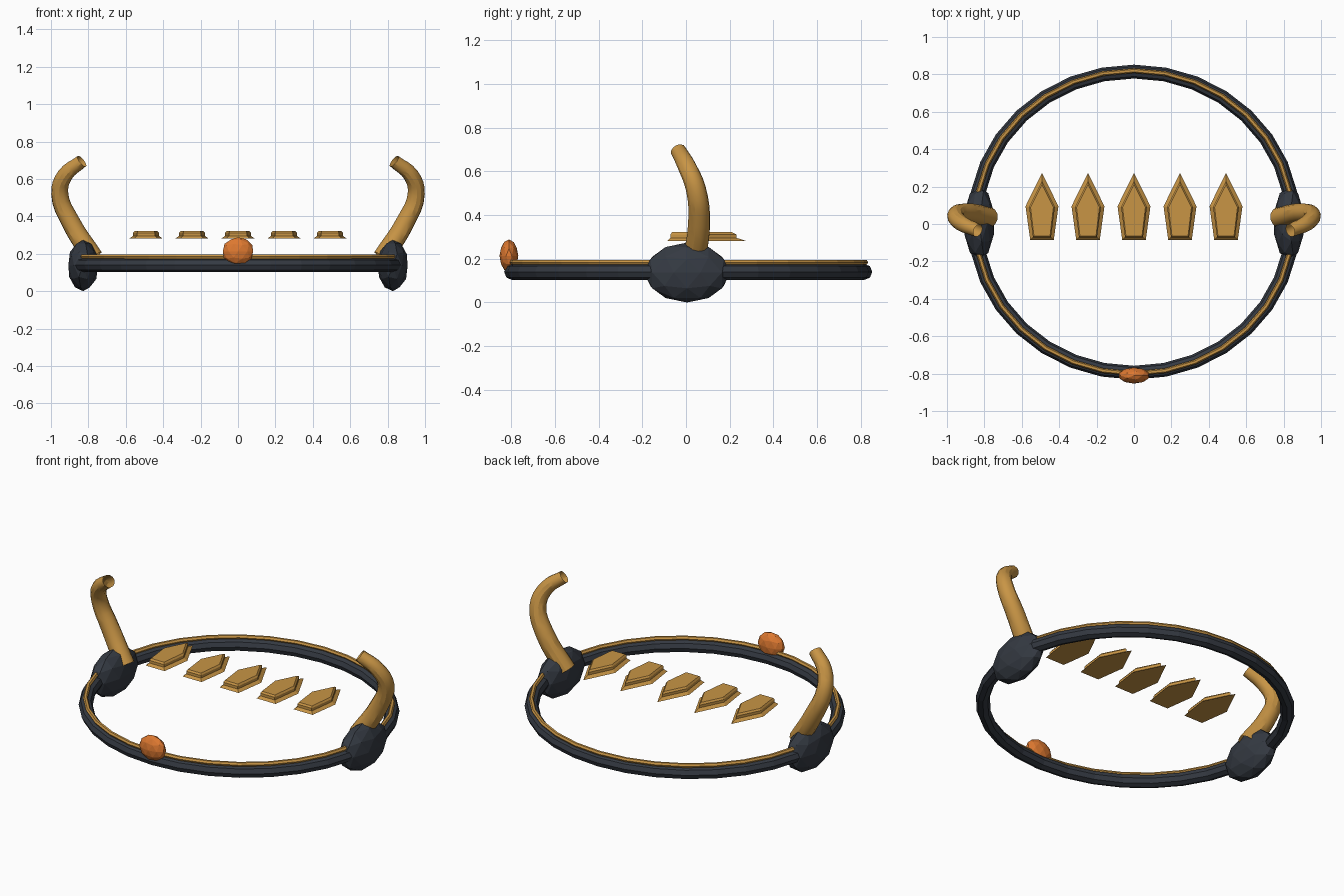
import bpy, bmesh

if "Cube" in bpy.data.objects:
    bpy.data.objects.remove(bpy.data.objects["Cube"])


def material(name, rgb):
    m = bpy.data.materials.new(name)
    m.diffuse_color = (*rgb, 1)
    m.use_nodes = True
    m.node_tree.nodes["Principled BSDF"].inputs["Base Color"].default_value = m.diffuse_color
    return m


DARK = material("dark_metal", (0.035, 0.042, 0.055))
GOLD = material("gold", (0.58, 0.30, 0.06))
ORANGE = material("orange_gem", (0.73, 0.19, 0.03))


def finish(ob, name, mat):
    ob.name = name
    ob.data.materials.append(mat)
    return ob


def ring(name, rx, ry, z, minor, sides, mat):
    bpy.ops.mesh.primitive_torus_add(major_radius=ry, minor_radius=minor, major_segments=32,
                                     minor_segments=sides, location=(0, 0.01, z))
    ob = bpy.context.object
    ob.scale.x = rx / ry
    return finish(ob, name, mat)


def faceted_ball(name, loc, size, mat):
    bpy.ops.mesh.primitive_ico_sphere_add(subdivisions=2, radius=1, location=loc)
    ob = bpy.context.object
    ob.scale = size
    return finish(ob, name, mat)


# Circlet band with a thin gold trim on top
ring("band", 0.85, 0.805, 0.14, 0.037, 8, DARK)
ring("gold_trim", 0.85, 0.81, 0.184, 0.013, 6, GOLD)

# Gem at the front
faceted_ball("front_gem", (0, -0.81, 0.213), (0.085, 0.043, 0.075), ORANGE)


# Tapered open horn tube, swept along a curve
def horn(name, side):
    path = [((0.775, 0.035, 0.18), 0.055), ((0.895, 0.06, 0.37), 0.051),
            ((0.953, 0.045, 0.52), 0.046), ((0.925, 0.005, 0.62), 0.042),
            ((0.835, -0.035, 0.695), 0.036)]
    cu = bpy.data.curves.new(name, 'CURVE')
    cu.dimensions = '3D'
    cu.bevel_depth = 1
    cu.bevel_resolution = 4
    cu.resolution_u = 4
    sp = cu.splines.new('BEZIER')
    sp.bezier_points.add(len(path) - 1)
    for p, ((x, y, z), r) in zip(sp.bezier_points, path):
        p.co = (side * x, y, z)
        p.radius = r
        p.handle_left_type = p.handle_right_type = 'AUTO'
    ob = bpy.data.objects.new(name, cu)
    bpy.context.collection.objects.link(ob)
    bpy.ops.object.select_all(action='DESELECT')
    bpy.context.view_layer.objects.active = ob
    ob.select_set(True)
    bpy.ops.object.convert(target='MESH')
    ob = bpy.context.object
    bpy.ops.object.shade_smooth_by_angle()
    return finish(ob, name, GOLD)


# Side pods and horns
for side, label in ((1, "right"), (-1, "left")):
    faceted_ball(label + "_pod", (side * 0.828, 0.005, 0.137), (0.083, 0.197, 0.137), DARK)
    horn(label + "_horn", side)


# Pointed plate: flared base, upright wall, bevelled top
def plate(name, x):
    layers = [(0.282, 0.063, -0.085, 0.088, 0.095, 0.273),
              (0.296, 0.048, -0.071, 0.069, 0.091, 0.23),
              (0.312, 0.048, -0.071, 0.069, 0.091, 0.23),
              (0.322, 0.043, -0.063, 0.061, 0.089, 0.21)]
    bm = bmesh.new()
    loops = []
    for z, w0, y0, w1, y1, tip in layers:
        outline = [(-w0, y0), (w0, y0), (w1, y1), (0, tip), (-w1, y1)]
        loops.append([bm.verts.new((px, py, z)) for px, py in outline])
    for a, b in zip(loops, loops[1:]):
        for i in range(5):
            j = (i + 1) % 5
            bm.faces.new((a[i], a[j], b[j], b[i]))
    bm.faces.new(loops[0][::-1])
    bm.faces.new(loops[-1])
    me = bpy.data.meshes.new(name)
    bm.to_mesh(me)
    bm.free()
    ob = bpy.data.objects.new(name, me)
    bpy.context.collection.objects.link(ob)
    ob.location.x = x
    return finish(ob, name, GOLD)


# Row of five plates across the middle
for i in range(5):
    plate(f"plate_{i + 1}", (i - 2) * 0.246)
